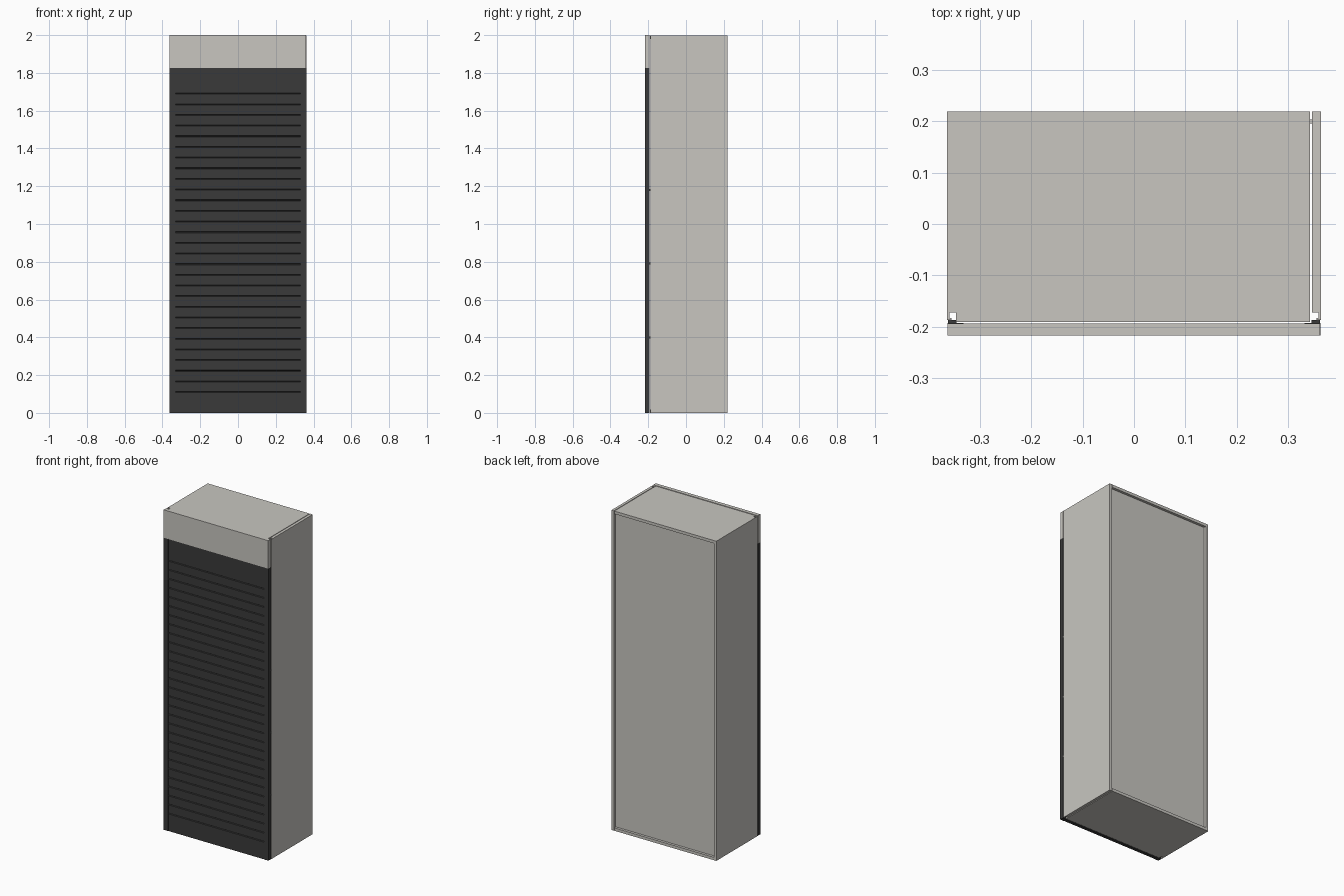
import bpy, bmesh

if "Cube" in bpy.data.objects:
    bpy.data.objects.remove(bpy.data.objects["Cube"])


def material(name, rgb):
    m = bpy.data.materials.new(name)
    m.diffuse_color = (*rgb, 1)
    m.use_nodes = True
    m.node_tree.nodes["Principled BSDF"].inputs["Base Color"].default_value = m.diffuse_color
    return m


GREY = material("light_grey", (0.58, 0.565, 0.53))
DARK = material("charcoal", (0.042, 0.042, 0.042))


def prism(name, pts, axis, lo, hi, mat):
    """Extrude a closed 2D profile along x (pts = y,z) or z (pts = x,y)."""
    bm = bmesh.new()
    put = (lambda p: (lo, p[0], p[1])) if axis == 'x' else (lambda p: (p[0], p[1], lo))
    face = bm.faces.new([bm.verts.new(put(p)) for p in pts])
    out = bmesh.ops.extrude_face_region(bm, geom=[face])
    d = (hi - lo, 0, 0) if axis == 'x' else (0, 0, hi - lo)
    bmesh.ops.translate(bm, vec=d, verts=[g for g in out["geom"] if isinstance(g, bmesh.types.BMVert)])
    bmesh.ops.recalc_face_normals(bm, faces=bm.faces[:])
    me = bpy.data.meshes.new(name)
    bm.to_mesh(me)
    bm.free()
    me.materials.append(mat)
    ob = bpy.data.objects.new(name, me)
    bpy.context.collection.objects.link(ob)
    return ob


def box(name, x0, x1, y0, y1, z0, z1, mat=GREY):
    return prism(name, [(x0, y0), (x1, y0), (x1, y1), (x0, y1)], 'z', z0, z1, mat)


# Side panels, rebated at the front edge with a thin outer lip
for s, side in ((-1, "left"), (1, "right")):
    profile = [(0.346, 0.219), (0.363, 0.219), (0.363, -0.187), (0.355, -0.187),
               (0.355, -0.183), (0.359, -0.183), (0.359, -0.172), (0.346, -0.172)]
    prism(f"{side}_side_panel", [(s * x, y) for x, y in profile], 'z', 0, 1.998, GREY)

# Top, bottom and recessed back panel
box("top_panel", -0.346, 0.342, -0.190, 0.219, 1.98, 1.998)
box("bottom_panel", -0.346, 0.342, -0.190, 0.219, 0.0, 0.018)
box("back_panel", -0.346, 0.346, 0.195, 0.203, 0.018, 1.98)

# Inner shelves
for i in range(3):
    z = 0.40 + 0.39 * i
    box(f"shelf_{i + 1}", -0.344, 0.342, -0.165, 0.193, z - 0.009, z + 0.009)

# Header fascia above the shutter
box("fascia", -0.362, 0.361, -0.217, -0.193, 1.825, 2.0)

# Shutter side rails and small fixing clips
for s, side in ((-1, "left"), (1, "right")):
    a, b = sorted((s * 0.331, s * 0.362))
    box(f"{side}_shutter_rail", a, b, -0.2165, -0.192, 0, 1.825, DARK)
    a, b = sorted((s * 0.345, s * 0.361))
    for i in range(3):
        z = 0.40 + 0.39 * i
        box(f"{side}_rail_clip_{i + 1}", a, b, -0.192, -0.187, z - 0.005, z + 0.005, DARK)

# Slatted curtain: one profile with a shallow V groove between slats
FRONT, BACK, DEPTH, HALF = -0.2150, -0.196, 0.005, 0.003
profile = [(BACK, 0.0), (FRONT, 0.0)]
for i in range(29):
    z = 0.11 + i * (1.69 - 0.11) / 28
    profile += [(FRONT, z - HALF), (FRONT + DEPTH, z), (FRONT, z + HALF)]
profile += [(FRONT, 1.825), (BACK, 1.825)]
prism("shutter_curtain", profile, 'x', -0.331, 0.331, DARK)
